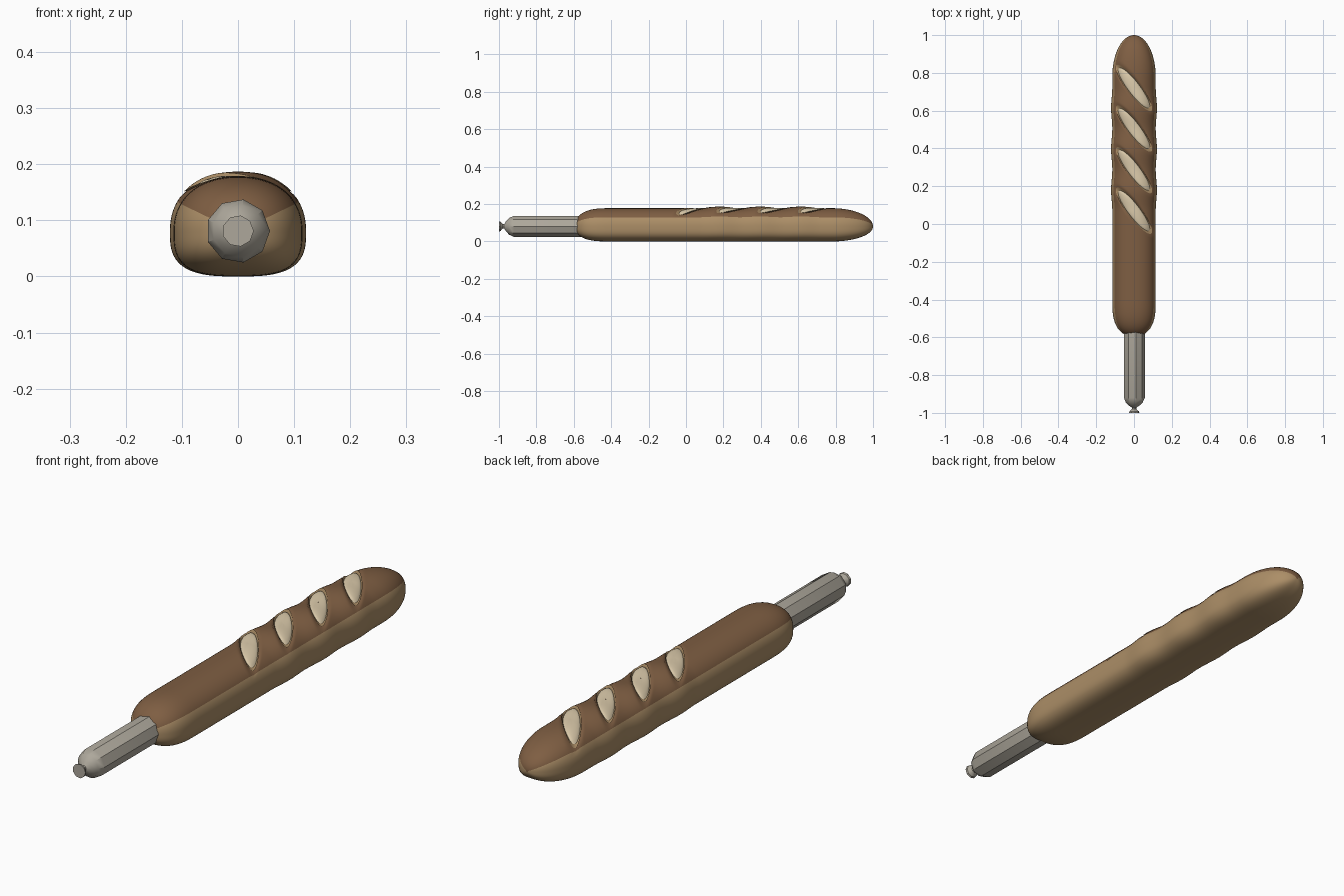
import bpy, bmesh, math
from math import cos, sin, pi

cube = bpy.data.objects.get("Cube")
if cube:
    bpy.data.objects.remove(cube, do_unlink=True)


def material(name, rgb):
    m = bpy.data.materials.new(name)
    m.use_nodes = True
    m.diffuse_color = (*rgb, 1)
    m.node_tree.nodes["Principled BSDF"].inputs["Base Color"].default_value = (*rgb, 1)
    return m


CRUST = material("brown crust", (0.21, 0.112, 0.055))
SIDE = material("tan crust", (0.41, 0.27, 0.135))
CRUMB = material("cream crumb", (0.72, 0.60, 0.41))
HANDLE = material("grey handle", (0.42, 0.39, 0.33))

WIDTH, TOP, BOTTOM, MID = 0.115, 0.098, 0.08, 0.08
ROUND, SQUARE = 2.2, 3.0
CUTS = [0.07, 0.285, 0.505, 0.72]
CUT_LONG, CUT_WIDE = 0.132, 0.031
CUT_ANGLE = math.atan2(-0.21, 0.16)


def scale_at(y):
    """Rounded ends of the loaf."""
    if y > 0.78:
        return math.sqrt(max(0, 1 - ((y - 0.78) / 0.22) ** 2))
    if y < -0.4:
        return max(0, 1 - ((-0.4 - y) / 0.195) ** 3) ** 0.45
    return 1


def swell(y):
    """Swelling between the cuts."""
    if not CUTS[0] < y < CUTS[-1]:
        return 0
    return 0.5 + 0.5 * cos(2 * pi * (y - 0.18) / 0.217)


def half_size(y):
    s, b = scale_at(y), swell(y)
    return WIDTH * s * (1 + 0.055 * b), TOP * s * (1 + 0.09 * b)


def top_z(x, y):
    w, h = half_size(y)
    return MID + h * max(0, 1 - abs(x / w) ** ROUND) ** (1 / ROUND)


def cut_radius(x, y, centre):
    u = x * cos(CUT_ANGLE) + (y - centre) * sin(CUT_ANGLE)
    v = -x * sin(CUT_ANGLE) + (y - centre) * cos(CUT_ANGLE)
    return math.hypot(u / CUT_LONG, v / CUT_WIDE)


def loft(name, rings, mats, pick=lambda i: 0, angle=30):
    """Skin closed rings of points and cap both ends."""
    bm = bmesh.new()
    loops = [[bm.verts.new(p) for p in ring] for ring in rings]
    n = len(loops[0])
    for a, b in zip(loops, loops[1:]):
        for i in range(n):
            j = (i + 1) % n
            bm.faces.new((a[i], a[j], b[j], b[i])).material_index = pick(i)
    bm.faces.new(loops[0])
    bm.faces.new(loops[-1])
    bmesh.ops.recalc_face_normals(bm, faces=bm.faces)
    finish(name, bm, mats, angle)


def finish(name, bm, mats, angle):
    me = bpy.data.meshes.new(name)
    bm.to_mesh(me)
    bm.free()
    for m in mats:
        me.materials.append(m)
    ob = bpy.data.objects.new(name, me)
    bpy.context.collection.objects.link(ob)
    bpy.ops.object.select_all(action="DESELECT")
    ob.select_set(True)
    bpy.context.view_layer.objects.active = ob
    bpy.ops.object.shade_smooth_by_angle(angle=math.radians(angle))


# Loaf: domed top, squarer base, grooves pressed in under the cuts
SEGS = 128


def loaf_ring(y):
    w, h = half_size(y)
    low = BOTTOM * scale_at(y)
    pts = []
    for i in range(SEGS):
        c, s = cos(2 * pi * i / SEGS), sin(2 * pi * i / SEGS)
        power = 2 / (ROUND if s >= 0 else SQUARE)
        x = math.copysign(abs(c) ** power, c) * w
        z = MID + math.copysign(abs(s) ** power, s) * (h if s >= 0 else low)
        if s > 0.3:
            r = min(cut_radius(x, y, k) for k in CUTS)
            z -= 0.016 * min(1, max(0, (1.3 - r) / 0.5))
        pts.append((x, y, z))
    return pts


front = [-0.585 + 0.185 * (k / 16) ** 1.5 for k in range(16)]
middle = [-0.4 + 1.18 * k / 150 for k in range(150)]
back = [0.78 + 0.22 * sin(pi / 2 * k / 24) for k in range(24)] + [0.9998]
crust_from = SEGS * 5 // 64
loft("loaf", [loaf_ring(y) for y in front + middle + back], [CRUST, SIDE],
     lambda i: 0 if crust_from <= i < SEGS // 2 - crust_from else 1, 50)


# Cuts: a domed strip of crumb with a tan lip around it
def draped(name, centre, radii, lift, mat):
    bm = bmesh.new()
    n, loops = 48, []
    for r in radii:
        loop = []
        for i in range(n):
            u, v = r * CUT_LONG * cos(2 * pi * i / n), r * CUT_WIDE * sin(2 * pi * i / n)
            x = u * cos(CUT_ANGLE) - v * sin(CUT_ANGLE)
            y = centre + u * sin(CUT_ANGLE) + v * cos(CUT_ANGLE)
            loop.append(bm.verts.new((x, y, top_z(x, y) + lift(r))))
        loops.append(loop)
    for a, b in zip(loops, loops[1:]):
        for i in range(n):
            j = (i + 1) % n
            bm.faces.new((a[i], b[i], b[j], a[j]))
    finish(name, bm, [mat], 60)


for number, centre in enumerate(CUTS, 1):
    draped(f"crumb_{number}", centre, [0.01, 0.2, 0.4, 0.6, 0.8, 0.92, 1.0],
           lambda r: -0.008 + 0.008 * math.sqrt(1 - r * r), CRUMB)
    draped(f"cut_lip_{number}", centre, [1.0, 1.07, 1.15],
           lambda r: -0.008 + 0.06 * (r - 1), SIDE)

# Handle: nine-sided grip narrowing to a flared end knob
profile = [(-0.54, 0.057), (-0.92, 0.057), (-0.945, 0.046), (-0.962, 0.028),
           (-0.972, 0.012), (-0.98, 0.012), (-0.992, 0.026), (-1.0, 0.028)]
loft("handle", [[(r * cos(2 * pi * i / 9), y, 0.081 + r * sin(2 * pi * i / 9))
                 for i in range(9)] for y, r in profile], [HANDLE])
